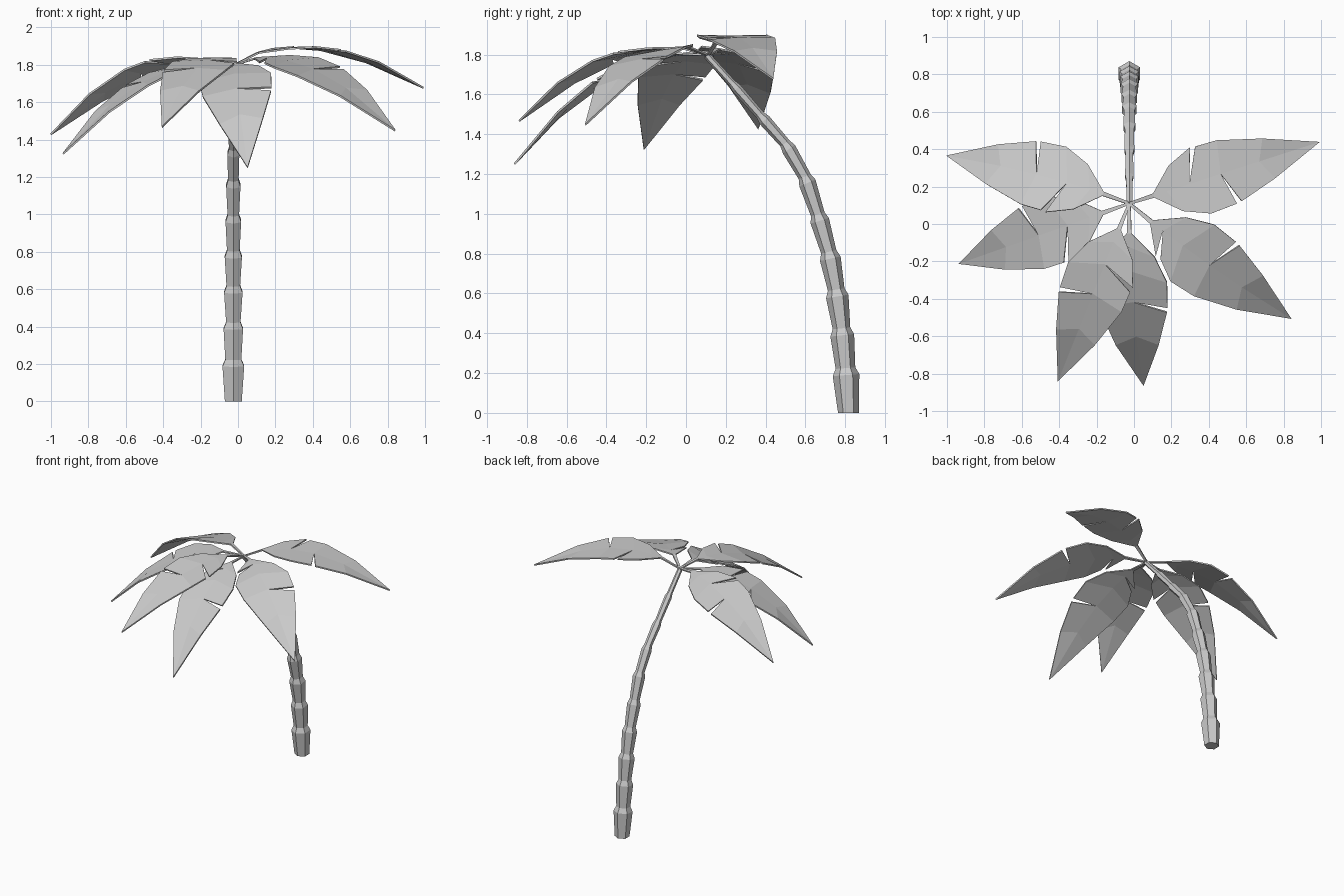
import bpy, math
from mathutils import Vector, Matrix

if "Cube" in bpy.data.objects:
    bpy.data.objects.remove(bpy.data.objects["Cube"])

CROWN = Vector((-0.025, 0.11, 1.797))


def make_object(name, verts, faces):
    mesh = bpy.data.meshes.new(name)
    mesh.from_pydata(verts, [], faces)
    mesh.update()
    ob = bpy.data.objects.new(name, mesh)
    bpy.context.collection.objects.link(ob)
    return ob


# Trunk: leaning stack of flared six-sided segments (y, z, radius at the flare)
path = [(.816, 0, .052), (.804, .19, .067), (.785, .39, .060), (.760, .585, .057),
        (.725, .775, .053), (.672, .965, .048), (.610, 1.155, .044), (.517, 1.325, .037),
        (.395, 1.47, .031), (.255, 1.63, .026), (.105, 1.795, .018)]
rings = []
for i, (y, z, r) in enumerate(path):
    a, b = path[max(i - 1, 0)], path[min(i + 1, len(path) - 1)]
    tangent = Vector((0, b[0] - a[0], b[1] - a[1])).normalized()
    if i == 0:
        tangent = Vector((0, 0, 1))
    centre = Vector((CROWN.x, y, z))
    rings.append((centre, tangent, r))
    if 0 < i < len(path) - 1:                       # step in above each flare
        rings.append((centre + tangent * .035, tangent, r * .74))

verts, faces = [], []
for c, t, r in rings:
    side = Vector((1, 0, 0))
    normal = t.cross(side)
    for k in range(6):
        ang = math.pi / 2 + k * math.pi / 3
        verts.append(c + r * (math.cos(ang) * side + math.sin(ang) * normal))
for i in range(len(rings) - 1):
    for k in range(6):
        j = (k + 1) % 6
        faces.append((i * 6 + k, i * 6 + j, i * 6 + 6 + j, i * 6 + 6 + k))
faces += [tuple(range(5, -1, -1)), tuple(range(len(verts) - 6, len(verts)))]
make_object("trunk", verts, faces)

# Leaf template: arch height along the length, and stations (midrib, edge, half width)
ARCH = [(0, 0), (.13, .082), (.25, .117), (.385, .142), (.54, .143), (.775, .104), (1.075, 0)]
STATIONS = [(0, 0, .007), (.13, .13, .012), (.20, .25, .128), (.325, .387, .186),
            (.50, .535, .178), (.72, .775, .112)]
LENGTH = 1.075


def arch(u):
    for (u0, h0), (u1, h1) in zip(ARCH, ARCH[1:]):
        if u <= u1:
            return h0 + (h1 - h0) * (u - u0) / (u1 - u0)
    return 0


def leaf(name, yaw, pitch, roll, scale, notch_left, notch_right):
    """Arched leaf with one slit per side; a slit doubles the edge point of a station."""
    verts = [(m, 0, arch(m)) for m, e, w in STATIONS] + [(LENGTH, 0, 0)]
    tip = len(verts) - 1
    faces = []
    for sign, notch in ((1, notch_left), (-1, notch_right)):
        prev = None
        for i, (m, e, w) in enumerate(STATIONS):
            verts.append((e, sign * w, arch(e)))
            cur = len(verts) - 1
            if prev is not None:
                f = (i - 1, i, cur, prev)
                faces.append(f if sign > 0 else f[::-1])
            prev = cur
            if i == notch:
                verts.append((e + .028, sign * w * .975, arch(e + .028)))
                prev = len(verts) - 1
        f = (len(STATIONS) - 1, tip, prev)
        faces.append(f if sign > 0 else f[::-1])
    M = (Matrix.Translation(CROWN) @ Matrix.Rotation(math.radians(yaw), 4, 'Z')
         @ Matrix.Rotation(math.radians(pitch), 4, 'Y')
         @ Matrix.Rotation(math.radians(roll), 4, 'X') @ Matrix.Scale(scale, 4))
    ob = make_object(name, [M @ Vector(v) for v in verts], faces)
    mod = ob.modifiers.new("thickness", 'SOLIDIFY')
    mod.thickness = .01
    mod.offset = 0


# Crown of six leaves: yaw, downward pitch, roll, scale, slit stations
leaf("leaf_back_right", 17.9, 6.4, 0, 1.0, 3, 4)
leaf("leaf_back_left", 165.4, 20.1, 10, 1.0, 3, 4)
leaf("leaf_left", 199.5, 26.1, 0, 1.0, 3, 4)
leaf("leaf_front_left", 248.1, 17.9, 0, 1.0, 3, 4)
leaf("leaf_front", 274.5, 29.3, 9, 1.04, 4, 2)
leaf("leaf_right", -35.4, 18.2, 8, 1.04, 4, 2)
